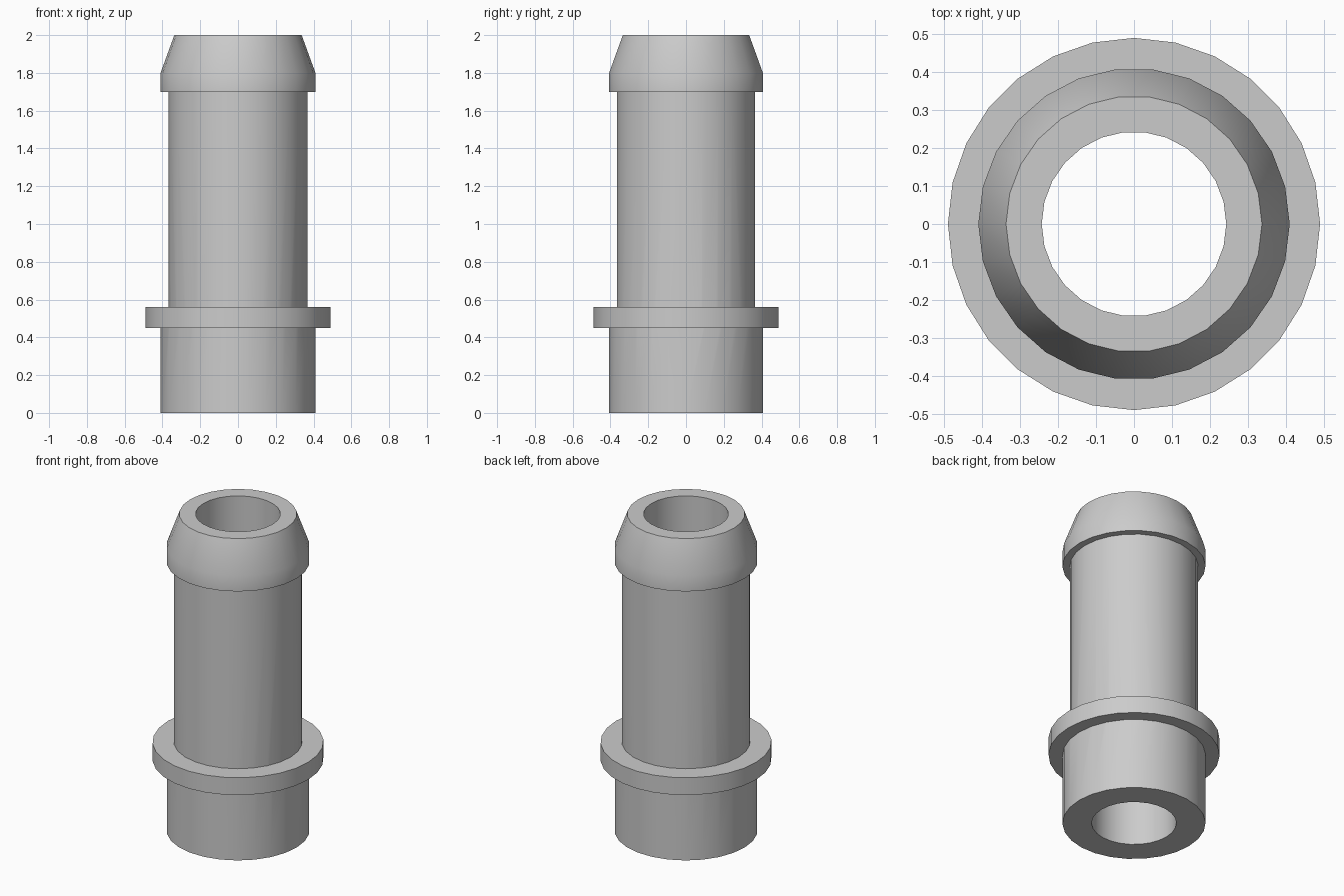
import bpy, bmesh, math

if "Cube" in bpy.data.objects:
    bpy.data.objects.remove(bpy.data.objects["Cube"])

grey = bpy.data.materials.new("light_grey")
grey.diffuse_color = (0.6, 0.6, 0.6, 1)
grey.use_nodes = True
grey.node_tree.nodes["Principled BSDF"].inputs["Base Color"].default_value = grey.diffuse_color


def lathe(name, profile, sides):
    """Revolve a closed (radius, z) profile around z."""
    bm = bmesh.new()
    rings = []
    for i in range(sides):
        a = 2 * math.pi * i / sides
        rings.append([bm.verts.new((r * math.cos(a), r * math.sin(a), z))
                      for r, z in profile])
    n = len(profile)
    for i in range(sides):
        r0, r1 = rings[i], rings[(i + 1) % sides]
        for j in range(n):
            k = (j + 1) % n
            bm.faces.new((r0[j], r1[j], r1[k], r0[k]))
    bmesh.ops.recalc_face_normals(bm, faces=bm.faces)
    mesh = bpy.data.meshes.new(name)
    bm.to_mesh(mesh)
    bm.free()
    mesh.materials.append(grey)
    obj = bpy.data.objects.new(name, mesh)
    bpy.context.collection.objects.link(obj)
    return obj


# Hollow body: base sleeve, slimmer shank and tapered barb
BORE = 0.243
body = lathe("hose_fitting", [
    (BORE, 0), (0.41, 0), (0.41, 0.5), (0.368, 0.5), (0.368, 1.70),
    (0.41, 1.70), (0.41, 1.80), (0.337, 2.0), (BORE, 2.0)], 26)

# Stop collar, merged into the body
collar = lathe("collar", [(0.30, 0.45), (0.49, 0.45), (0.49, 0.56), (0.30, 0.56)], 28)
union = body.modifiers.new("join_collar", 'BOOLEAN')
union.operation = 'UNION'
union.solver = 'EXACT'
union.object = collar
bpy.context.view_layer.objects.active = body
body.select_set(True)
bpy.ops.object.modifier_apply(modifier=union.name)
bpy.data.objects.remove(collar)

# Smooth walls with crisp rims
bpy.ops.object.shade_smooth_by_angle(angle=math.radians(30))
